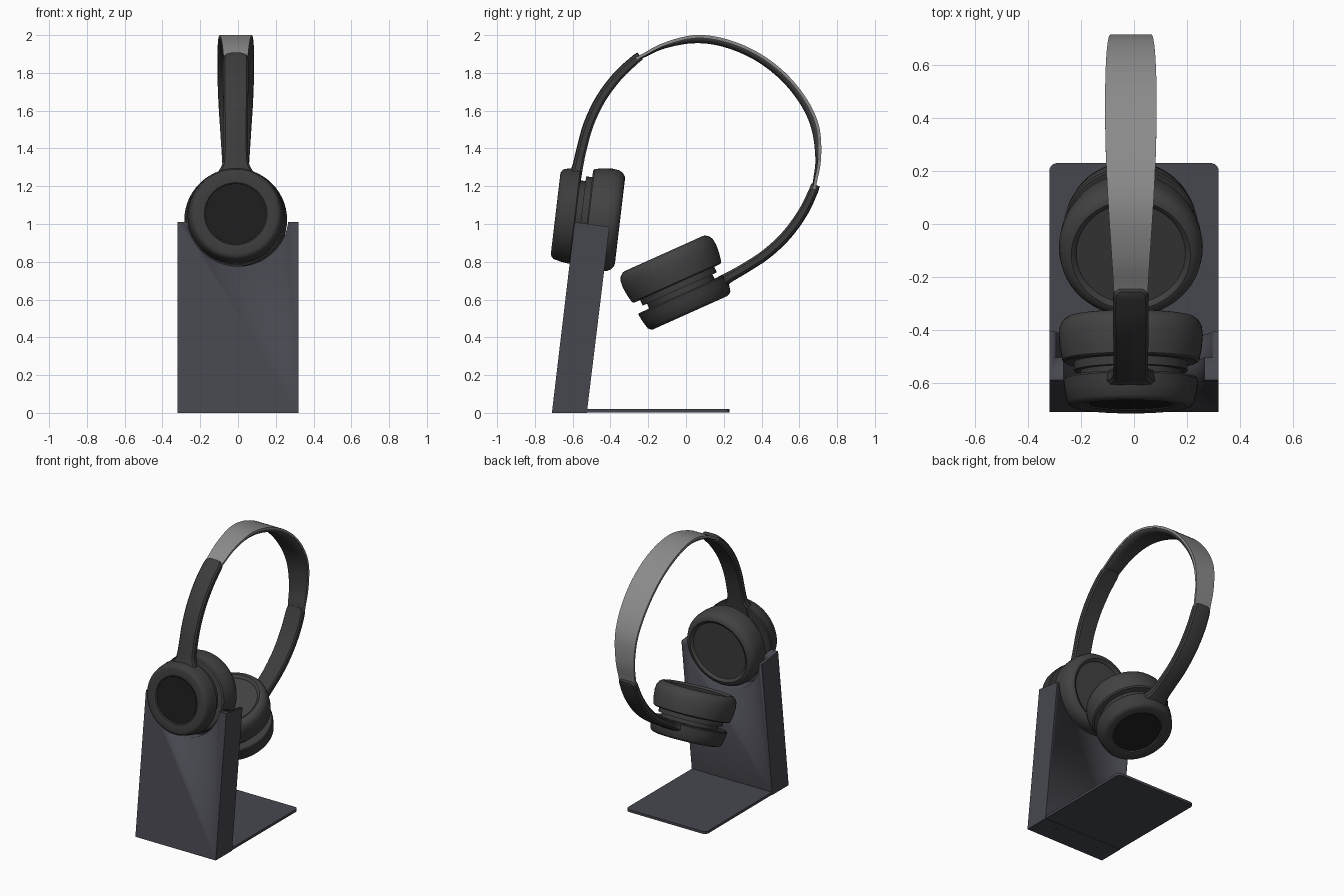
import bpy, bmesh, math
from mathutils import Vector, Matrix

if "Cube" in bpy.data.objects:
    bpy.data.objects.remove(bpy.data.objects["Cube"])

LEAN = math.atan2(0.12, 1.01)
AX = Vector((0, math.cos(LEAN), -math.sin(LEAN)))   # ear cup axis, towards the head
UP = Vector((0, math.sin(LEAN), math.cos(LEAN)))    # leaning up direction
X0 = -0.012                                         # headset offset in x
CUP = Vector((X0, -0.44, 1.025))
MID = Vector((0, 0.23, 1.56))                       # point on headset symmetry line
TH = math.radians(53.7)                             # direction of that line in yz
D = Vector((0, math.cos(TH), math.sin(TH)))
E = Vector((0, D.z, -D.y))


def material(name, rgb):
    m = bpy.data.materials.new(name)
    m.diffuse_color = (*rgb, 1)
    m.use_nodes = True
    m.node_tree.nodes["Principled BSDF"].inputs["Base Color"].default_value = m.diffuse_color
    return m


STAND = material("stand_slate", (0.062, 0.063, 0.078))
DARK = material("dark_plastic", (0.045, 0.045, 0.045))
CUSHION = material("cushion", (0.055, 0.055, 0.055))
BLACK = material("black", (0.012, 0.012, 0.012))
STEEL = material("band_grey", (0.26, 0.26, 0.26))


def finish(name, bm, mat, angle=35):
    bmesh.ops.recalc_face_normals(bm, faces=bm.faces)
    me = bpy.data.meshes.new(name)
    bm.to_mesh(me)
    bm.free()
    ob = bpy.data.objects.new(name, me)
    bpy.context.collection.objects.link(ob)
    me.materials.append(mat)
    bpy.ops.object.select_all(action='DESELECT')
    ob.select_set(True)
    bpy.context.view_layer.objects.active = ob
    bpy.ops.object.shade_smooth_by_angle(angle=math.radians(angle))
    return ob


def bridge(bm, rings):
    for a, b in zip(rings, rings[1:]):
        n = len(a)
        for i in range(n):
            bm.faces.new((a[i], a[(i + 1) % n], b[(i + 1) % n], b[i]))
    bm.faces.new(rings[0])
    bm.faces.new(rings[-1])


def lathe(name, profile, mat, centre=CUP, n=56):
    """Capped solid of revolution about the cup axis; profile is (along, radius)."""
    bm = bmesh.new()
    rings = []
    for s, r in profile:
        rings.append([bm.verts.new(centre + AX * s + r * (
            Vector((1, 0, 0)) * math.cos(t) + UP * math.sin(t)))
            for t in (2 * math.pi * i / n for i in range(n))])
    bridge(bm, rings)
    return finish(name, bm, mat)


def smooth_path(pts, k=4):
    """Catmull-Rom subdivision of station tuples."""
    v = [Vector(p) for p in pts]
    v = [2 * v[0] - v[1]] + v + [2 * v[-1] - v[-2]]
    out = []
    for p0, p1, p2, p3 in zip(v, v[1:], v[2:], v[3:]):
        for j in range(k):
            t = j / k
            out.append(0.5 * (2 * p1 + (p2 - p0) * t + (2 * p0 - 5 * p1 + 4 * p2 - p3) * t * t
                              + (3 * p1 - p0 - 3 * p2 + p3) * t ** 3))
    return out + [v[-2]]


def loft(name, stations, section, mat):
    """Stations are (y, z, half width, thickness, inward shift)."""
    bm = bmesh.new()
    rings = []
    for i, st in enumerate(stations):
        a, b = stations[max(i - 1, 0)], stations[min(i + 1, len(stations) - 1)]
        t = Vector((0, b[0] - a[0], b[1] - a[1])).normalized()
        out = Vector((0, -t.z, t.y))
        c = Vector((X0, st[0], st[1])) - out * st[4]
        rings.append([bm.verts.new(c + Vector((x * st[2], 0, 0)) + out * h * st[3])
                      for x, h in section])
    bridge(bm, rings)
    return finish(name, bm, mat)


def mirrored(ob, name):
    c, s = math.cos(2 * TH), math.sin(2 * TH)
    refl = Matrix(((1, 0, 0, 0), (0, c, s, 0), (0, s, -c, 0), (0, 0, 0, 1)))
    me = ob.data.copy()
    me.transform(Matrix.Translation(MID) @ refl @ Matrix.Translation(-MID))
    me.flip_normals()
    other = bpy.data.objects.new(name, me)
    bpy.context.collection.objects.link(other)


# Leaning stand upright with a stepped round pocket for the ear cup
bm = bmesh.new()
rings = [[bm.verts.new((x, y, z)) for y, z in
          ((-0.71, 0), (-0.525, 0), (-0.405, 0.985), (-0.59, 1.01))] for x in (-0.32, 0.32)]
bridge(bm, rings)
upright = finish("stand_upright", bm, STAND)
cutter = lathe("pocket_cutter", [(-0.35, 0.268), (-0.06, 0.268), (-0.06, 0.302), (0.25, 0.302)],
               STAND, Vector((0, CUP.y, CUP.z)))
cutter.hide_render = True
cutter.hide_set(True)
mod = upright.modifiers.new("pocket", 'BOOLEAN')
mod.operation, mod.solver, mod.object = 'DIFFERENCE', 'EXACT', cutter

# Base plate with rounded back corners
bm = bmesh.new()
R = 0.03
outline = [(-0.318, -0.6), (0.318, -0.6)]
for cx, start in ((0.32 - R, 0), (-0.32 + R, 90)):
    for i in range(7):
        t = math.radians(start + 15 * i)
        outline.append((cx + R * math.cos(t), 0.23 - R + R * math.sin(t)))
bridge(bm, [[bm.verts.new((x, y, z)) for x, y in outline] for z in (0.002, 0.02)])
finish("base_plate", bm, STAND)

# Screws underneath
for i, (x, r) in enumerate(((-0.19, 0.02), (0.19, 0.02), (-0.06, 0.008), (0, 0.008), (0.06, 0.008))):
    bm = bmesh.new()
    bmesh.ops.create_cone(bm, cap_ends=True, segments=16, radius1=r, radius2=r, depth=0.006,
                          matrix=Matrix.Translation((x, -0.59, 0.002)))
    bmesh.ops.translate(bm, verts=bm.verts, vec=(0, 0, 0.001))
    finish(f"base_screw_{i + 1}", bm, BLACK)

# Ear cup: shell, cap disc, hub, cushion
cup_parts = [
    lathe("cup_shell", [(-0.238, 0.16), (-0.246, 0.166), (-0.252, 0.215), (-0.246, 0.23),
                        (-0.235, 0.24), (-0.19, 0.25), (-0.15, 0.255), (-0.143, 0.25),
                        (-0.143, 0.19)], DARK),
    lathe("cup_cap_disc", [(-0.242, 0.158), (-0.23, 0.158)], BLACK),
    lathe("cup_hub", [(-0.15, 0.19), (-0.115, 0.19), (-0.115, 0.215), (-0.07, 0.215)], DARK),
    lathe("ear_cushion", [(-0.082, 0.2), (-0.082, 0.25), (-0.075, 0.259), (-0.03, 0.268),
                          (0.02, 0.272), (0.055, 0.268), (0.075, 0.257), (0.088, 0.24),
                          (0.091, 0.225), (0.085, 0.212), (0.076, 0.206)], CUSHION),
]

# Arm rising from the shell, flared at the bottom, rounded at the tip
arm_section = [(-1, -0.3), (-0.88, -0.5), (0.88, -0.5), (1, -0.3), (1, 0.2),
               (0.85, 0.42), (0.5, 0.5), (-0.5, 0.5), (-0.85, 0.42), (-1, 0.2)]
arm_path = smooth_path([
    (-0.60, 1.20, 0.110, 0.075, 0), (-0.582, 1.27, 0.093, 0.063, 0),
    (-0.570, 1.32, 0.070, 0.056, 0), (-0.552, 1.40, 0.065, 0.054, 0),
    (-0.515, 1.53, 0.065, 0.054, 0), (-0.45, 1.665, 0.066, 0.054, 0),
    (-0.36, 1.785, 0.067, 0.053, 0), (-0.275, 1.865, 0.066, 0.05, 0),
    (-0.252, 1.883, 0.058, 0.048, 0), (-0.243, 1.89, 0.042, 0.046, 0)])
cup_parts.append(loft("headband_arm", arm_path, arm_section, DARK))
for part in cup_parts:
    mirrored(part, part.name + "_opposite")

# Headband: grey outer strip and padded underside
half = [(0.60, -0.055), (0.574, 0.0), (0.52, 0.111), (0.42, 0.236), (0.30, 0.312), (0.15, 0.36)]
arc = [(-w, t) for w, t in half] + [(0, 0.375)] + [(w, t) for w, t in reversed(half)]


def band(width, edge, thick, extra, shift):
    pts = []
    for w, t in arc:
        p = MID + E * w + D * t
        k = max(0, 1 - (abs(w) / 0.6) ** 2.5)
        pts.append((p.y, p.z, edge + (width - edge) * k, thick + extra * min(1, 1.6 * k), shift))
    return smooth_path(pts, 5)


loft("headband_strip", band(0.097, 0.062, 0.014, 0, 0),
     [(-1, 0), (1, 0), (1, -1), (-1, -1)], STEEL)
loft("headband_padding", band(0.096, 0.060, 0.006, 0.027, 0.011),
     [(-1, 0), (1, 0), (0.97, -0.4), (0.85, -0.75), (0.5, -1), (-0.5, -1), (-0.85, -0.75),
      (-0.97, -0.4)], CUSHION)
